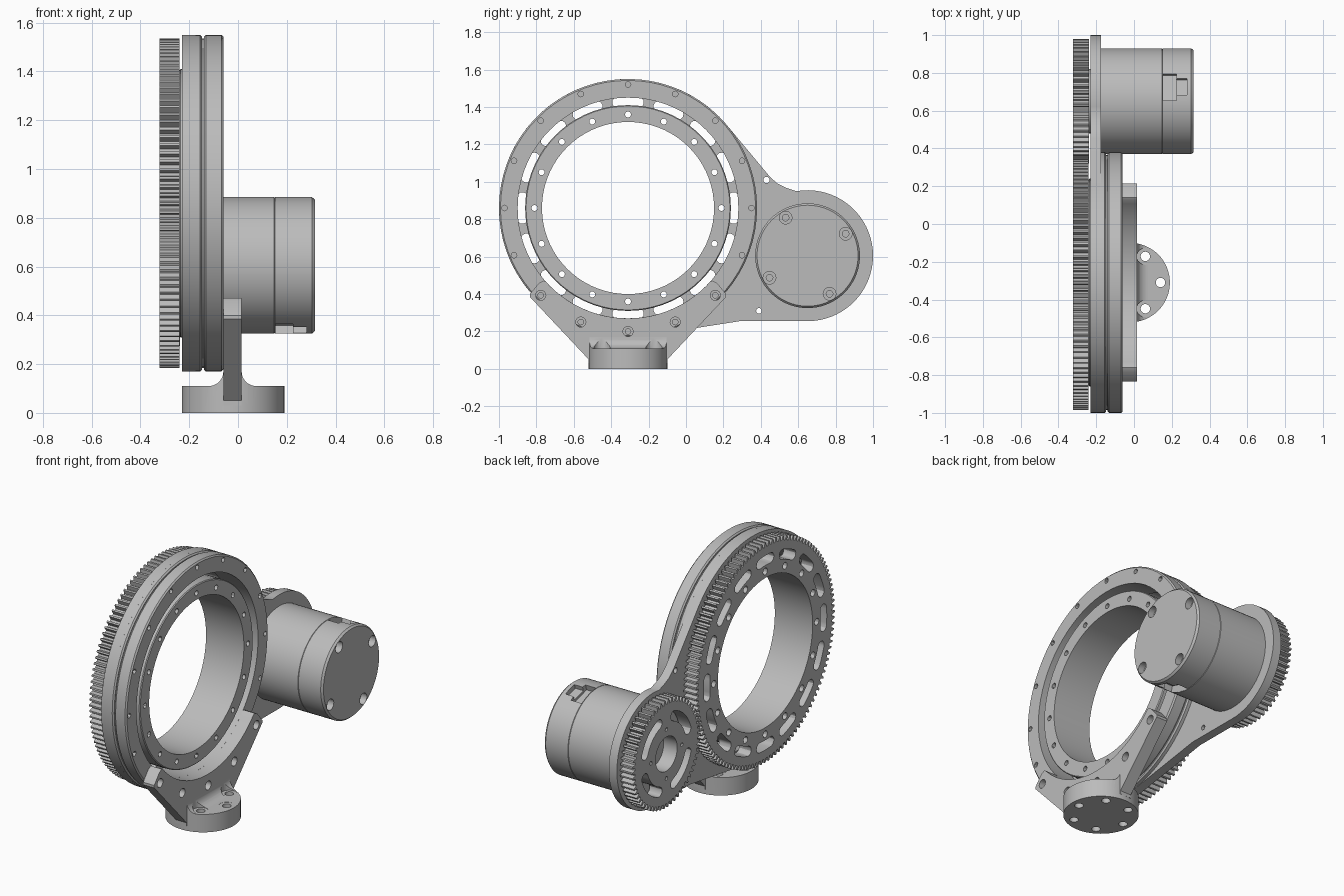
import bpy, bmesh
from math import sin, cos, pi, radians, atan2
from mathutils import Vector

if "Cube" in bpy.data.objects:
    bpy.data.objects.remove(bpy.data.objects["Cube"], do_unlink=True)

grey = bpy.data.materials.new("machined_grey")
grey.use_nodes = True
GREY = (0.5, 0.5, 0.5, 1)
grey.diffuse_color = GREY
grey.node_tree.nodes["Principled BSDF"].inputs["Base Color"].default_value = GREY

RING = (-0.31, 0.86)     # ring axis (y, z)
MOTOR = (0.65, 0.605)    # motor axis (y, z)
AXES = {"x": lambda u, v, w: (w, u, v),
        "y": lambda u, v, w: (u, w, v),
        "z": lambda u, v, w: (u, v, w)}


# ---------- outline helpers ----------
def arc(c, r, a0, a1, n):
    """Points on an arc, angles in degrees, both ends included."""
    return [(c[0] + r * cos(radians(a0 + (a1 - a0) * i / n)),
             c[1] + r * sin(radians(a0 + (a1 - a0) * i / n))) for i in range(n + 1)]


def circle(c, r, n=16):
    return arc(c, r, 0, 360, n)[:-1]


def bolt_circle(c, r, hole, count, first=0.0, n=12):
    return [circle(p, hole, n) for p in arc(c, r, first, first + 360, count)[:-1]]


def slot(c, r, w, mid, half):
    """Curved slot with round ends."""
    a, b = mid - half, mid + half
    end0, end1 = arc(c, r, a, b, 1)
    return (arc(c, r + w, a, b, 8) + arc(end1, w, b, b + 180, 6)[1:-1]
            + arc(c, r - w, b, a, 8) + arc(end0, w, a + 180, a + 360, 6)[1:-1])


def gear(c, tip, depth, teeth, phase):
    pts, step = [], 2 * pi / teeth
    for i in range(teeth):
        for k, r in ((-0.32, tip - depth), (-0.14, tip), (0.14, tip), (0.32, tip - depth)):
            a = phase + (i + k) * step
            pts.append((c[0] + r * cos(a), c[1] + r * sin(a)))
    return pts


# ---------- solid helpers ----------
def finish(name, bm):
    bmesh.ops.recalc_face_normals(bm, faces=bm.faces[:])
    mesh = bpy.data.meshes.new(name)
    bm.to_mesh(mesh)
    bm.free()
    mesh.materials.append(grey)
    obj = bpy.data.objects.new(name, mesh)
    bpy.context.collection.objects.link(obj)
    return obj


def prism(name, loops, w0, w1, axis="x"):
    """Flat outlines (nested ones become holes) extruded along an axis."""
    bm = bmesh.new()
    place, pairs, rims = AXES[axis], {}, []
    for loop in loops:
        low = [bm.verts.new(place(u, v, w0)) for u, v in loop]
        for vert, (u, v) in zip(low, loop):
            pairs[vert] = bm.verts.new(place(u, v, w1))
        rims += [bm.edges.new((low[i - 1], low[i])) for i in range(len(low))]
    normal = Vector(place(0, 0, 1))
    bmesh.ops.triangle_fill(bm, use_beauty=True, edges=rims, normal=normal)
    for f in bm.faces[:]:
        bm.faces.new([pairs[v] for v in reversed(f.verts)])
    for e in rims:
        a, b = e.verts
        bm.faces.new((a, b, pairs[b], pairs[a]))
    return finish(name, bm)


def lathe(name, c, profile, ring=True, n=72):
    """Profile of (x, radius) points turned about an axis parallel to x."""
    bm = bmesh.new()
    rows = [[bm.verts.new((x, y, z)) for y, z in circle(c, r, n)] for x, r in profile]
    for k in range(0 if ring else 1, len(rows)):
        for i in range(n):
            bm.faces.new((rows[k - 1][i - 1], rows[k - 1][i], rows[k][i], rows[k][i - 1]))
    if not ring:
        bm.faces.new(rows[0])
        bm.faces.new(rows[-1])
    return finish(name, bm)


def select(obj):
    bpy.ops.object.select_all(action="DESELECT")
    obj.select_set(True)
    bpy.context.view_layer.objects.active = obj


def cut(obj, tool, operation="DIFFERENCE"):
    mod = obj.modifiers.new("cut", "BOOLEAN")
    mod.operation, mod.solver, mod.object = operation, "EXACT", tool
    select(obj)
    bpy.ops.object.modifier_apply(modifier=mod.name)
    bpy.data.objects.remove(tool, do_unlink=True)


def ring_profile(x0, x1, inner, outer, c=0.008):
    return [(x0, inner), (x0, outer - c), (x0 + c, outer),
            (x1 - c, outer), (x1, outer - c), (x1, inner)]


# ---------- bearing rings ----------
front_ring = lathe("outer_ring_front", RING, ring_profile(-0.14, -0.06, 0.59, 0.69))
cut(front_ring, prism("cutter", bolt_circle(RING, 0.66, 0.015, 16), -0.11, -0.02))
lathe("outer_ring_back", RING,
      [(-0.175, 0.59), (-0.175, 0.69), (-0.155, 0.69), (-0.147, 0.682), (-0.147, 0.59)])
lathe("ring_groove", RING, [(-0.15, 0.59), (-0.15, 0.675), (-0.135, 0.675), (-0.135, 0.59)])
inner_ring = lathe("inner_ring", RING, ring_profile(-0.24, -0.065, 0.46, 0.55, 0.005))
cut(inner_ring, prism("cutter", bolt_circle(RING, 0.5, 0.016, 16), -0.3, 0))

# ---------- arm that carries the motor ----------
arm = (arc(RING, 0.69, 42, 279, 50) + [(0.3, 0.257)] + arc(MOTOR, 0.35, -90, 100, 36)
       + [(0.53, 0.97), (0.49, 0.99), (0.45, 1.025)])
prism("motor_arm", [arm, circle(RING, 0.59, 72), circle((0.43, 1.01), 0.017),
                    circle((0.39, 0.31), 0.015)], -0.23, -0.175)

# ---------- gears ----------
mesh_angle = atan2(MOTOR[1] - RING[1], MOTOR[0] - RING[0])
ring_slots = [slot(RING, 0.567, 0.03, i * 22.5, 5.5) for i in range(16)]
prism("ring_gear", [gear(RING, 0.675, 0.026, 120, mesh_angle), circle(RING, 0.46, 72)]
      + ring_slots + bolt_circle(RING, 0.5, 0.021, 16), -0.322, -0.24)
pinion_slots = [slot(MOTOR, 0.22, 0.03, 45 + 90 * i, 26) for i in range(4)]
prism("pinion_gear", [gear(MOTOR, 0.33, 0.026, 58, mesh_angle + pi + pi / 58),
                      circle(MOTOR, 0.105, 32)]
      + pinion_slots + bolt_circle(MOTOR, 0.15, 0.012, 4, 0, 8), -0.322, -0.238)
lathe("pinion_spacer", MOTOR, [(-0.24, 0.105), (-0.24, 0.17), (-0.23, 0.17), (-0.23, 0.105)])

# ---------- motor ----------
motor = lathe("motor", MOTOR,
              [(-0.175, 0.28), (0.148, 0.28), (0.15, 0.277), (0.152, 0.28),
               (0.303, 0.28), (0.315, 0.27)], ring=False)
cut(motor, prism("cutter", bolt_circle(MOTOR, 0.235, 0.034, 4, 30, 20), 0.275, 0.4))
cut(motor, prism("cutter", bolt_circle(MOTOR, 0.235, 0.018, 4, 30), 0.2, 0.4))


def socket(x0, x1, half_width, depth):
    """Pair of opposite rectangular pockets in the motor's side."""
    loops = []
    for a in (radians(74), radians(254)):
        out, side = Vector((cos(a), sin(a))), Vector((-sin(a), cos(a)))
        loops.append([tuple(Vector(MOTOR) + out * r + side * s * half_width)
                      for r, s in ((depth, -1), (0.32, -1), (0.32, 1), (depth, 1))])
    return prism("cutter", loops, x0, x1)


cut(motor, socket(0.153, 0.225, 0.073, 0.235))
cut(motor, socket(0.2, 0.28, 0.045, 0.25))

# ---------- bracket under the ring ----------
half = [(0.21, 0.03), (0.21, 0.05), (0.525, 0.385), (0.525, 0.4), (0.475, 0.46), (0.45, 0.472)]
right_side = [(RING[0] + u, v) for u, v in half]
left_side = [(RING[0] - u, v) for u, v in reversed(half)]
saddle = arc(RING, 0.59, -42, -138, 32)
bolts = [circle(p, 0.027) for p in arc(RING, 0.66, -135, -45, 4)]
prism("bracket_plate", [right_side + saddle + left_side] + bolts, -0.06, 0.015)

# ---------- round foot, filleted into the bracket ----------
FOOT = (-0.02, RING[0])
section = ([(-0.25, 0), (0.21, 0), (0.21, 0.11)] + arc((0.075, 0.17), 0.06, 270, 180, 8)
           + arc((-0.12, 0.17), 0.06, 0, -90, 8) + [(-0.25, 0.11)])
foot = prism("foot", [section], -0.6, 0, "y")
cut(foot, prism("cutter", [circle(FOOT, 0.21, 64)], -0.1, 0.3, "z"), "INTERSECT")
cut(foot, prism("cutter", bolt_circle(FOOT, 0.16, 0.045, 6, 0, 20), 0.109, 0.3, "z"))
cut(foot, prism("cutter", bolt_circle(FOOT, 0.16, 0.025, 6, 0, 16), -0.1, 0.3, "z"))

# ---------- shading ----------
for obj in list(bpy.context.collection.objects):
    if obj.type == "MESH" and grey.name in obj.data.materials:
        select(obj)
        bpy.ops.object.shade_smooth_by_angle(angle=radians(30))
